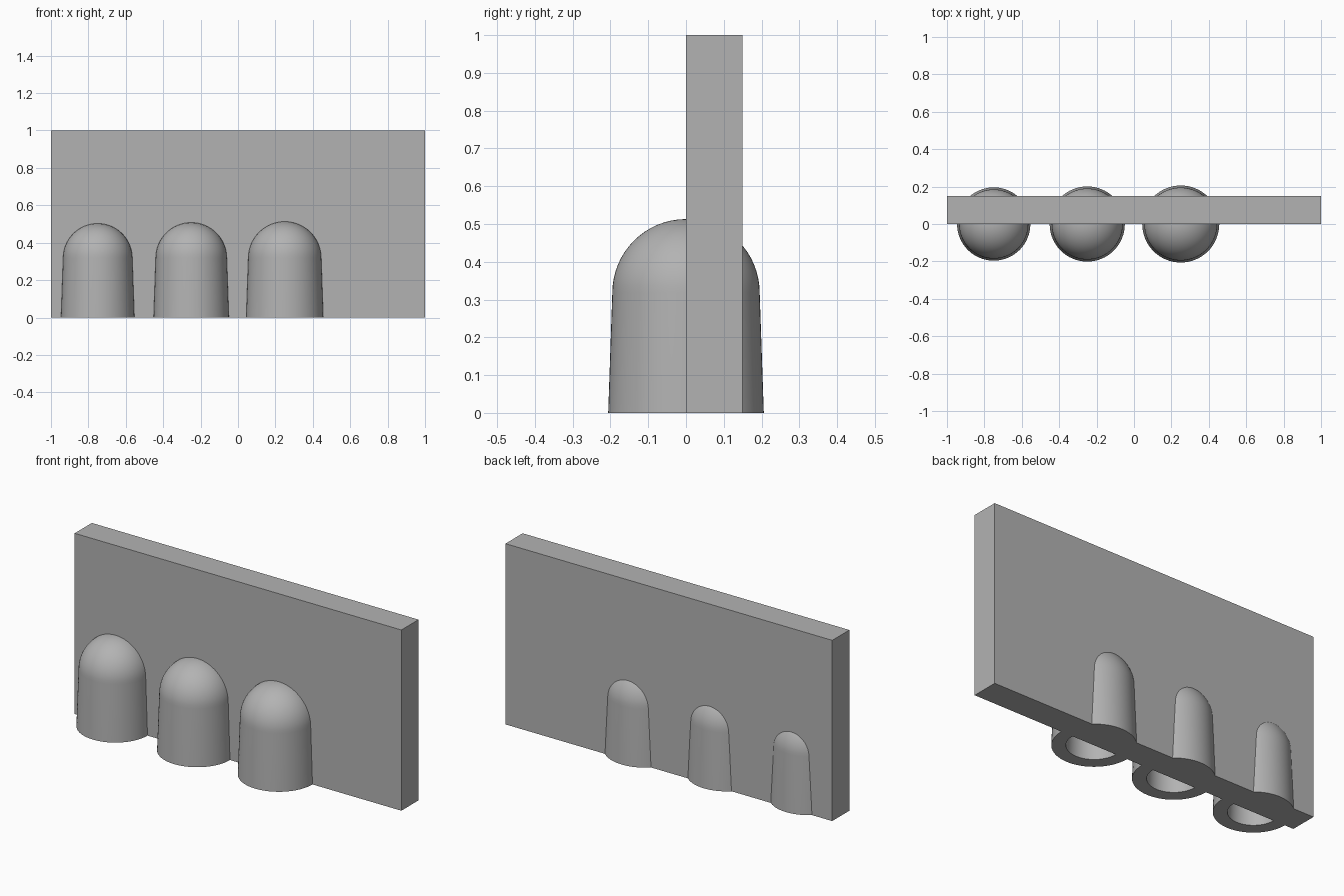
import bpy
import bmesh
import math

cube = bpy.data.objects.get("Cube")
if cube:
    bpy.data.objects.remove(cube, do_unlink=True)

grey = bpy.data.materials.new("plain grey")
grey.use_nodes = True
colour = (0.45, 0.45, 0.45, 1)
grey.diffuse_color = colour
grey.node_tree.nodes["Principled BSDF"].inputs["Base Color"].default_value = colour


def add_object(name, bm):
    bmesh.ops.recalc_face_normals(bm, faces=bm.faces)
    mesh = bpy.data.meshes.new(name)
    bm.to_mesh(mesh)
    bm.free()
    mesh.materials.append(grey)
    obj = bpy.data.objects.new(name, mesh)
    bpy.context.collection.objects.link(obj)
    return obj


def dome_arc(radius, height, steps=16):
    """Quarter circle from the side of the dome to its tip."""
    angles = [math.pi / 2 * i / steps for i in range(steps + 1)]
    return [(radius * math.cos(a), height + radius * math.sin(a)) for a in angles]


def add_finger_cap(name, x, radius, shoulder=0.318, wall=0.07, taper=0.011):
    """Tapered, round-topped sleeve that is open at the bottom."""
    outer = [(radius, 0)] + dome_arc(radius - taper, shoulder)
    inner = [(radius - wall, 0)] + dome_arc(radius - wall - taper, shoulder)
    profile = outer[::-1] + inner
    bm = bmesh.new()
    verts = [bm.verts.new((r, 0, z)) for r, z in profile]
    edges = [bm.edges.new(pair) for pair in zip(verts, verts[1:])]
    bmesh.ops.spin(bm, geom=verts + edges, cent=(0, 0, 0), axis=(0, 0, 1),
                   angle=2 * math.pi, steps=64)
    bmesh.ops.remove_doubles(bm, verts=bm.verts, dist=0.0001)
    cap = add_object(name, bm)
    cap.location.x = x
    bpy.ops.object.select_all(action="DESELECT")
    cap.select_set(True)
    bpy.context.view_layer.objects.active = cap
    bpy.ops.object.shade_smooth_by_angle(angle=math.radians(40))


# Upright panel
panel_mesh = bmesh.new()
bmesh.ops.create_cube(panel_mesh, size=1)
bmesh.ops.scale(panel_mesh, vec=(2, 0.15, 1), verts=panel_mesh.verts)
bmesh.ops.translate(panel_mesh, vec=(0, 0.075, 0.5), verts=panel_mesh.verts)
add_object("upright_panel", panel_mesh)

# Row of hollow caps, growing slightly towards the left
add_finger_cap("right_cap", -0.75, 0.196)
add_finger_cap("middle_cap", -0.25, 0.201)
add_finger_cap("left_cap", 0.25, 0.206)
